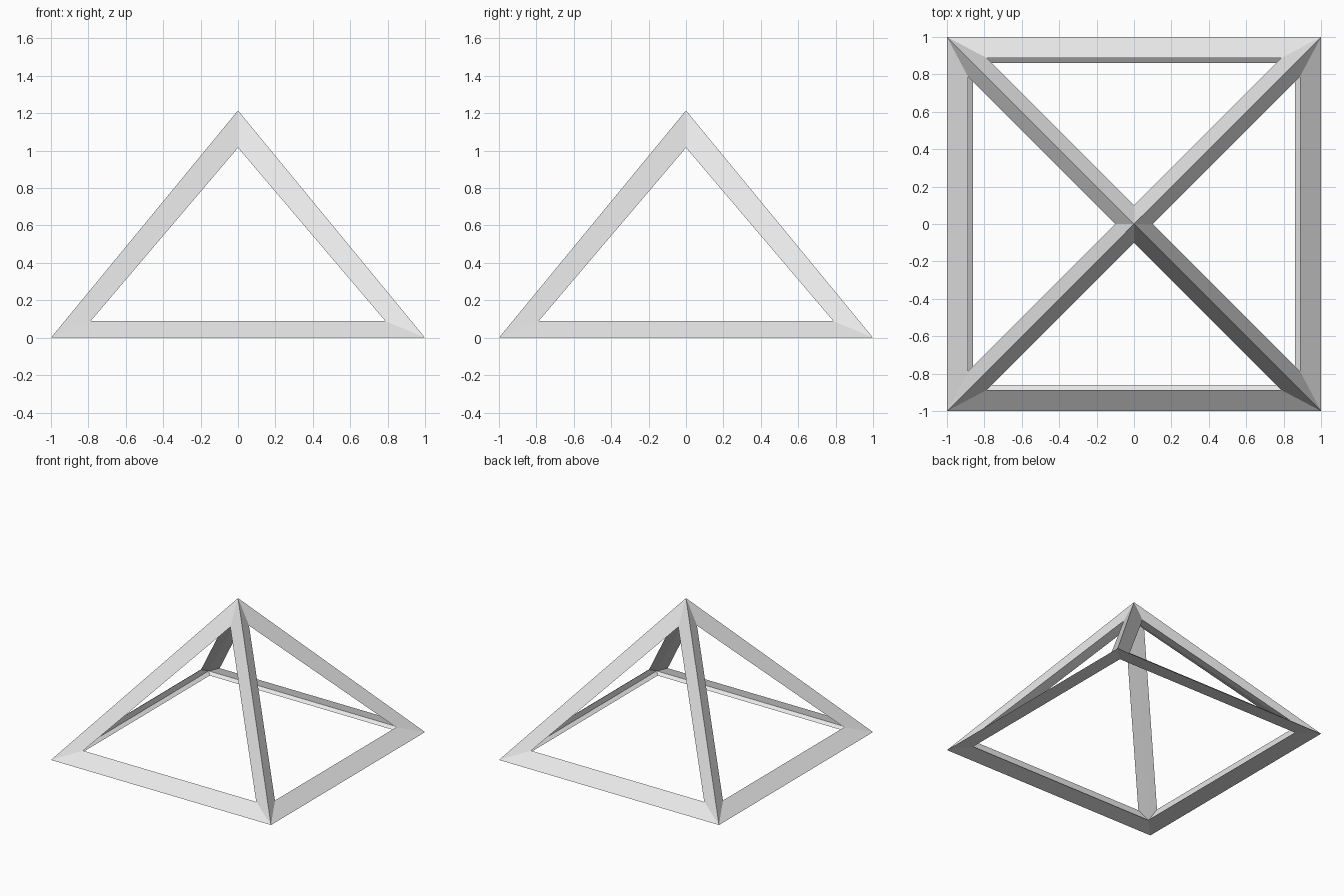
import bpy, bmesh
from mathutils import Matrix, Vector

if "Cube" in bpy.data.objects:
    bpy.data.objects.remove(bpy.data.objects["Cube"])

# Square pyramid frame with a folded four-sided bar along every edge
OUT_APEX, IN_APEX = (0, 0, 1.215), (0, 0, 1.056)
CORNERS = [(-1, -1), (1, -1), (1, 1), (-1, 1)]
outer_co = [(x, y, 0) for x, y in CORNERS] + [OUT_APEX]
inner_co = [(x * 0.888, y * 0.888, 0.04) for x, y in CORNERS] + [IN_APEX]

bm = bmesh.new()
outer = [bm.verts.new(c) for c in outer_co]
inner = [bm.verts.new(c) for c in inner_co]


def frame_side(ids, window):
    """Outer and inner bar faces around one window opening."""
    w = [bm.verts.new(c) for c in window]
    n = len(ids)
    for k in range(n):
        m = (k + 1) % n
        a, b = ids[k], ids[m]
        bm.faces.new((outer[a], outer[b], w[m], w[k]))
        bm.faces.new((w[k], w[m], inner[b], inner[a]))


# Four triangular sides
tri = [Vector((-0.787, -0.887, 0.09)), Vector((0.787, -0.887, 0.09)),
       Vector((0, -0.1, 1.016))]
for i in range(4):
    turn = Matrix.Rotation(i * 1.5707963, 3, 'Z')
    frame_side([i, (i + 1) % 4, 4], [turn @ p for p in tri])

# Square base opening
frame_side([3, 2, 1, 0], [(x * 0.86, y * 0.86, 0.02) for x, y in reversed(CORNERS)])

bmesh.ops.recalc_face_normals(bm, faces=bm.faces)
mesh = bpy.data.meshes.new("pyramid_frame")
bm.to_mesh(mesh)
bm.free()

# Plain grey finish
grey = bpy.data.materials.new("light_grey")
grey.diffuse_color = (0.8, 0.8, 0.8, 1)
grey.use_nodes = True
grey.node_tree.nodes["Principled BSDF"].inputs["Base Color"].default_value = grey.diffuse_color
mesh.materials.append(grey)
bpy.context.collection.objects.link(bpy.data.objects.new("pyramid_frame", mesh))
